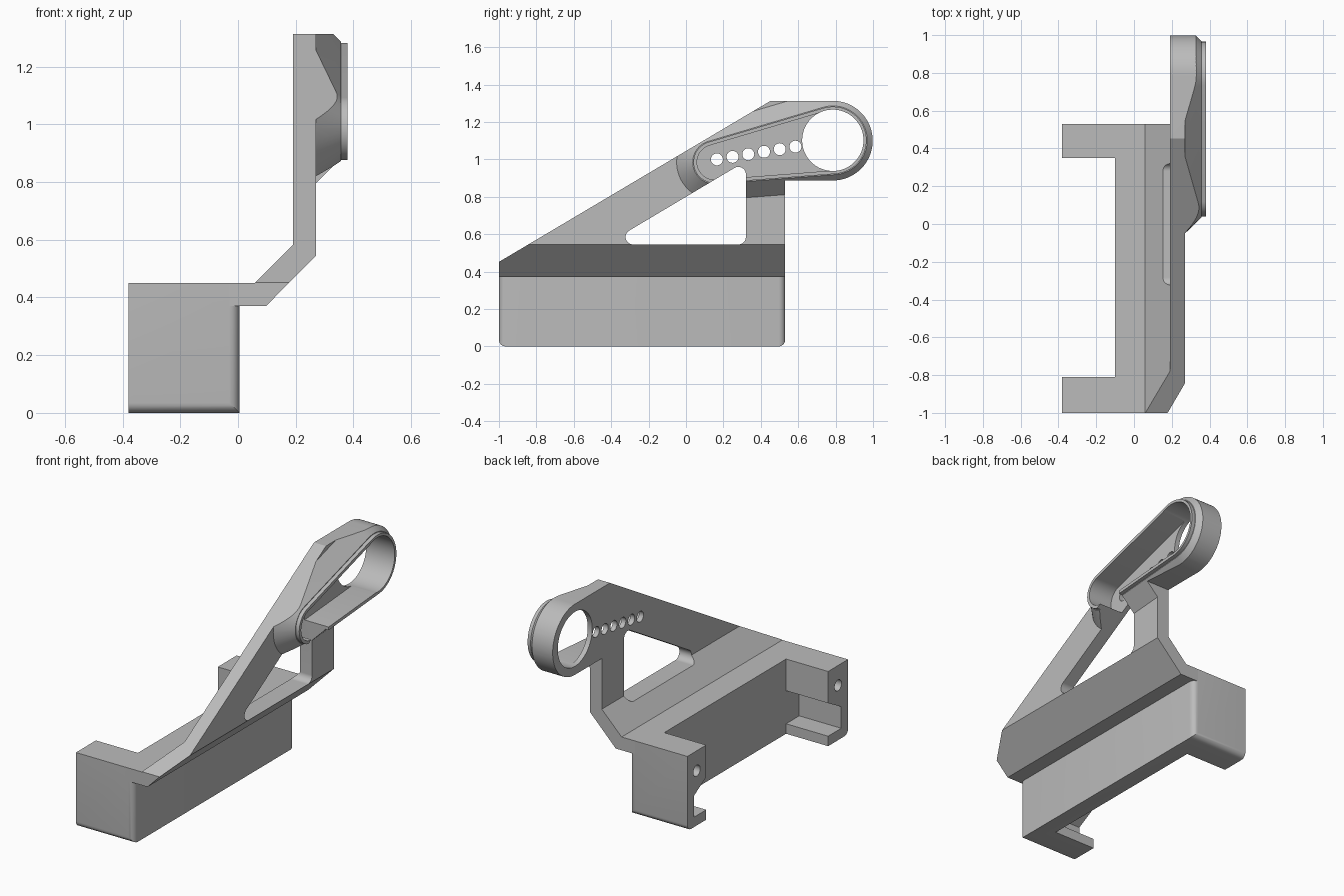
import bpy, bmesh, math
from mathutils import Vector

cube = bpy.data.objects.get("Cube")
if cube:
    bpy.data.objects.remove(cube, do_unlink=True)

grey = bpy.data.materials.new("plain_grey")
grey.use_nodes = True
grey.diffuse_color = (0.5, 0.5, 0.5, 1)
grey.node_tree.nodes["Principled BSDF"].inputs["Base Color"].default_value = (0.5, 0.5, 0.5, 1)


def to_object(name, bm):
    bmesh.ops.recalc_face_normals(bm, faces=bm.faces)
    mesh = bpy.data.meshes.new(name)
    bm.to_mesh(mesh)
    bm.free()
    mesh.materials.append(grey)
    obj = bpy.data.objects.new(name, mesh)
    bpy.context.collection.objects.link(obj)
    return obj


def prism(name, points, axis, start, end):
    """Extrude a flat outline along the given axis."""
    bm = bmesh.new()
    place = {"x": lambda a, b: (start, a, b),
             "y": lambda a, b: (a, start, b),
             "z": lambda a, b: (a, b, start)}[axis]
    face = bm.faces.new([bm.verts.new(place(a, b)) for a, b in points])
    grown = bmesh.ops.extrude_face_region(bm, geom=[face])["geom"]
    shift = Vector([(end - start) * (axis == k) for k in "xyz"])
    bmesh.ops.translate(bm, vec=shift, verts=[v for v in grown if isinstance(v, bmesh.types.BMVert)])
    return to_object(name, bm)


def circle(y, z, r, n=64, begin=0, sweep=math.tau):
    return [(y + r * math.cos(begin + sweep * i / n), z + r * math.sin(begin + sweep * i / n))
            for i in range(n)]


def hull(name, layers):
    """Convex solid around circles (y, z, r) placed at each x."""
    bm = bmesh.new()
    for x, discs in layers:
        for disc in discs:
            for y, z in circle(*disc):
                bm.verts.new((x, y, z))
    result = bmesh.ops.convex_hull(bm, input=bm.verts)
    loose = [v for v in bm.verts if not v.link_faces]
    bmesh.ops.delete(bm, geom=loose, context="VERTS")
    bmesh.ops.dissolve_limit(bm, angle_limit=0.002, verts=bm.verts, edges=bm.edges)
    return to_object(name, bm)


def combine(target, other, operation):
    """Apply a boolean and discard the tool."""
    mod = target.modifiers.new("cut", "BOOLEAN")
    mod.object, mod.operation, mod.solver = other, operation, "EXACT"
    graph = bpy.context.evaluated_depsgraph_get()
    mesh = bpy.data.meshes.new_from_object(target.evaluated_get(graph))
    target.modifiers.clear()
    target.data = mesh
    bpy.data.objects.remove(other, do_unlink=True)


def finish(obj):
    bpy.ops.object.select_all(action="DESELECT")
    obj.select_set(True)
    bpy.context.view_layer.objects.active = obj
    bpy.ops.object.shade_smooth_by_angle(angle=math.radians(25))


# Base: U-shaped body with rounded outer corners
FRONT, BACK, SIDE = -1.0, 0.53, 0.005
body = prism("base_body", [(-0.38, FRONT), (SIDE, FRONT), (SIDE, BACK), (-0.38, BACK),
                           (-0.38, 0.35), (-0.1, 0.35), (-0.1, -0.81), (-0.38, -0.81)], "z", 0, 0.45)
bm = bmesh.new()
bm.from_mesh(body.data)
near = lambda a, b: abs(a - b) < 1e-4
edges = [e for e in bm.edges
         if any(all(near(v.co.y, end) for v in e.verts) for end in (FRONT, BACK))
         and (all(near(v.co.z, 0) for v in e.verts) or all(near(v.co.x, SIDE) for v in e.verts))]
bmesh.ops.bevel(bm, geom=edges, offset=0.035, segments=6, profile=0.5, affect="EDGES")
bm.to_mesh(body.data)
bm.free()

# Slot and screw hole in each end arm
for inner, skin, middle in ((0.35, 0.465, 0.44), (-0.81, -0.935, -0.905)):
    past = inner + math.copysign(0.02, inner - skin)
    slot = prism("slot_cutter", [(past, 0.06), (skin, 0.06), (skin, 0.19), (past, 0.27)], "x", -0.5, -0.1)
    combine(body, slot, "DIFFERENCE")
    hole = prism("screw_cutter", circle(middle, 0.33, 0.033, 32), "x", -0.5, -0.2)
    combine(body, hole, "DIFFERENCE")
finish(body)

# Bracket: bent plate profile
bracket = prism("bracket", [(-0.05, 0.37), (0.097, 0.37), (0.27, 0.545), (0.27, 1.4), (0.19, 1.4),
                            (0.19, 0.582), (0.058, 0.45), (-0.05, 0.45)], "y", -1.1, 1.1)


# Flared boss and its raised rim
def discs(grow):
    return [(0.785, 1.102, 0.18 + grow), (0.152, 0.985, 0.112 + grow)]


combine(bracket, hull("boss", [(0.25, discs(0.11)), (0.357, discs(0.004))]), "UNION")
combine(bracket, hull("rim", [(0.3, discs(0)), (0.38, discs(0))]), "UNION")

# Side outline trims plate and boss together
outline = [(FRONT, 0.2), (BACK, 0.2), (BACK, 0.887)]
outline += circle(0.785, 1.1, 0.213, 48, -math.pi / 2, math.pi)
outline += [(0.785, 1.313), (0.452, 1.313), (FRONT, 0.452)]
combine(bracket, prism("outline_cutter", outline, "x", -0.3, 0.6), "INTERSECT")

# Recess, triangular window, large eye and row of small holes
combine(bracket, hull("recess_cutter", [(0.22, discs(-0.019)), (0.5, discs(-0.019))]), "DIFFERENCE")
corners = [(0.28, 0.585, 0.04), (0.28, 0.92, 0.04), (-0.283, 0.585, 0.04)]
combine(bracket, hull("window_cutter", [(0.06, corners), (0.5, corners)]), "DIFFERENCE")
combine(bracket, prism("eye_cutter", circle(0.785, 1.102, 0.164, 64), "x", 0, 0.6), "DIFFERENCE")
for i in range(6):
    t = i / 5
    row_hole = prism("hole_cutter", circle(0.165 + 0.42 * t, 1.0 + 0.068 * t, 0.032, 32), "x", 0, 0.6)
    combine(bracket, row_hole, "DIFFERENCE")
finish(bracket)
